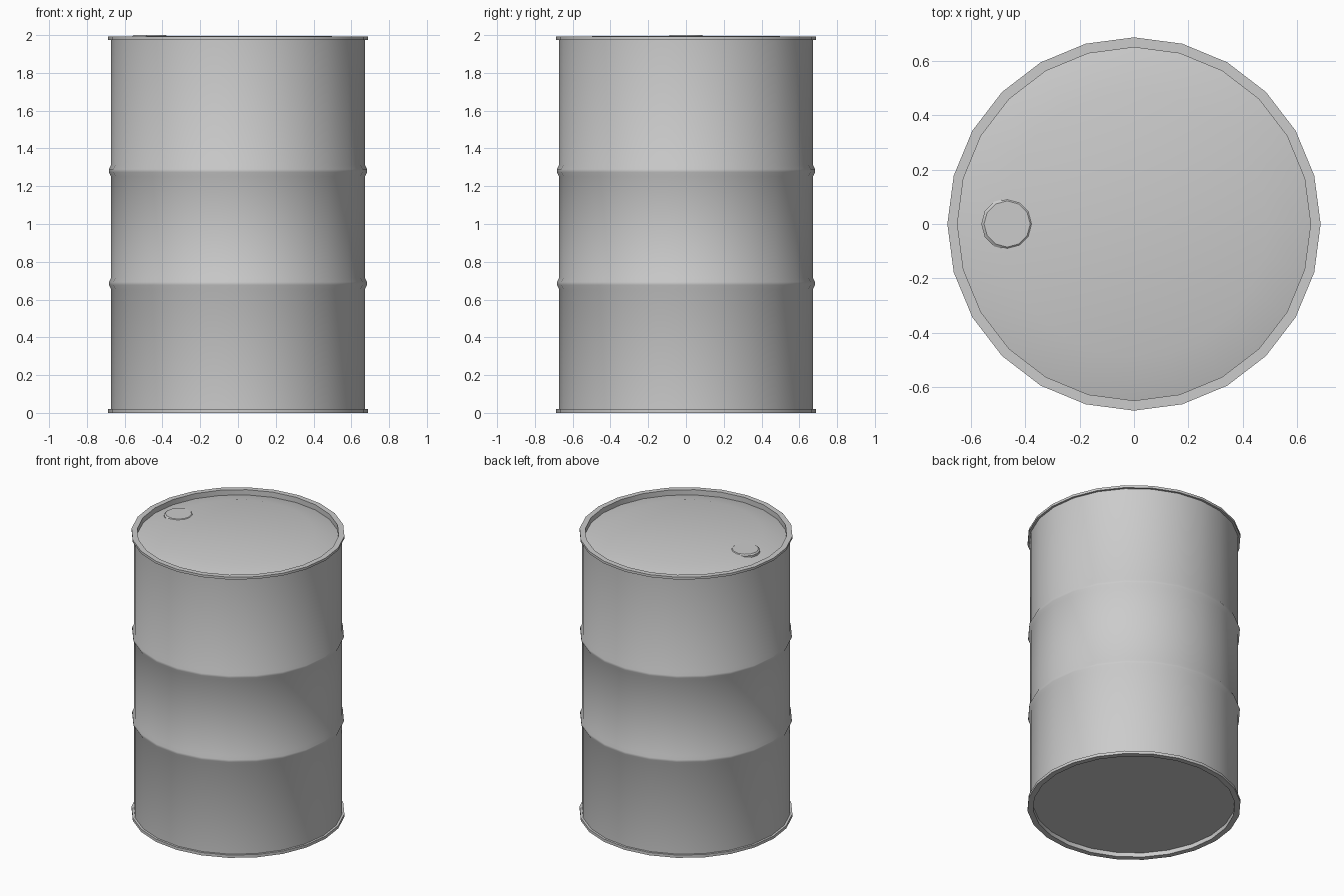
import bpy, bmesh, math

if "Cube" in bpy.data.objects:
    bpy.data.objects.remove(bpy.data.objects["Cube"])


def lathe(name, profile, sides, center=(0, 0)):
    """Revolve an (r, z) profile about a vertical axis; ends are capped."""
    bm = bmesh.new()
    rings = []
    for r, z in profile:
        rings.append([bm.verts.new((center[0] + r * math.cos(2 * math.pi * i / sides),
                                    center[1] + r * math.sin(2 * math.pi * i / sides), z))
                      for i in range(sides)])
    for a, b in zip(rings, rings[1:]):
        for i in range(sides):
            j = (i + 1) % sides
            bm.faces.new((a[i], a[j], b[j], b[i]))
    bm.faces.new(rings[0][::-1])
    bm.faces.new(rings[-1])
    bmesh.ops.recalc_face_normals(bm, faces=bm.faces)
    mesh = bpy.data.meshes.new(name)
    bm.to_mesh(mesh)
    bm.free()
    obj = bpy.data.objects.new(name, mesh)
    bpy.context.collection.objects.link(obj)
    bpy.ops.object.select_all(action='DESELECT')
    obj.select_set(True)
    bpy.context.view_layer.objects.active = obj
    bpy.ops.object.shade_smooth_by_angle(angle=math.radians(35))
    return obj


R, RIM, INNER = 0.672, 0.687, 0.65


def rib(z):
    return [(R, z - 0.03), (0.683, z - 0.008), (0.683, z + 0.008), (R, z + 0.03)]


# Drum shell: recessed base, bottom rim, ribbed wall, top rim, domed lid
base = [(INNER, 0.03), (INNER, 0.0), (RIM, 0.0), (RIM, 0.02), (R, 0.02)]
lid = [(R, 1.975), (RIM, 1.975), (RIM, 1.992), (INNER, 1.992),
       (INNER, 1.955), (0.49, 1.996)]
lathe("drum_body", base + rib(0.685) + rib(1.282) + lid, 24)

# Filler cap near the left edge of the lid
lathe("filler_cap", [(0.095, 1.955), (0.095, 1.992), (0.085, 2.0)], 12, (-0.467, 0))
